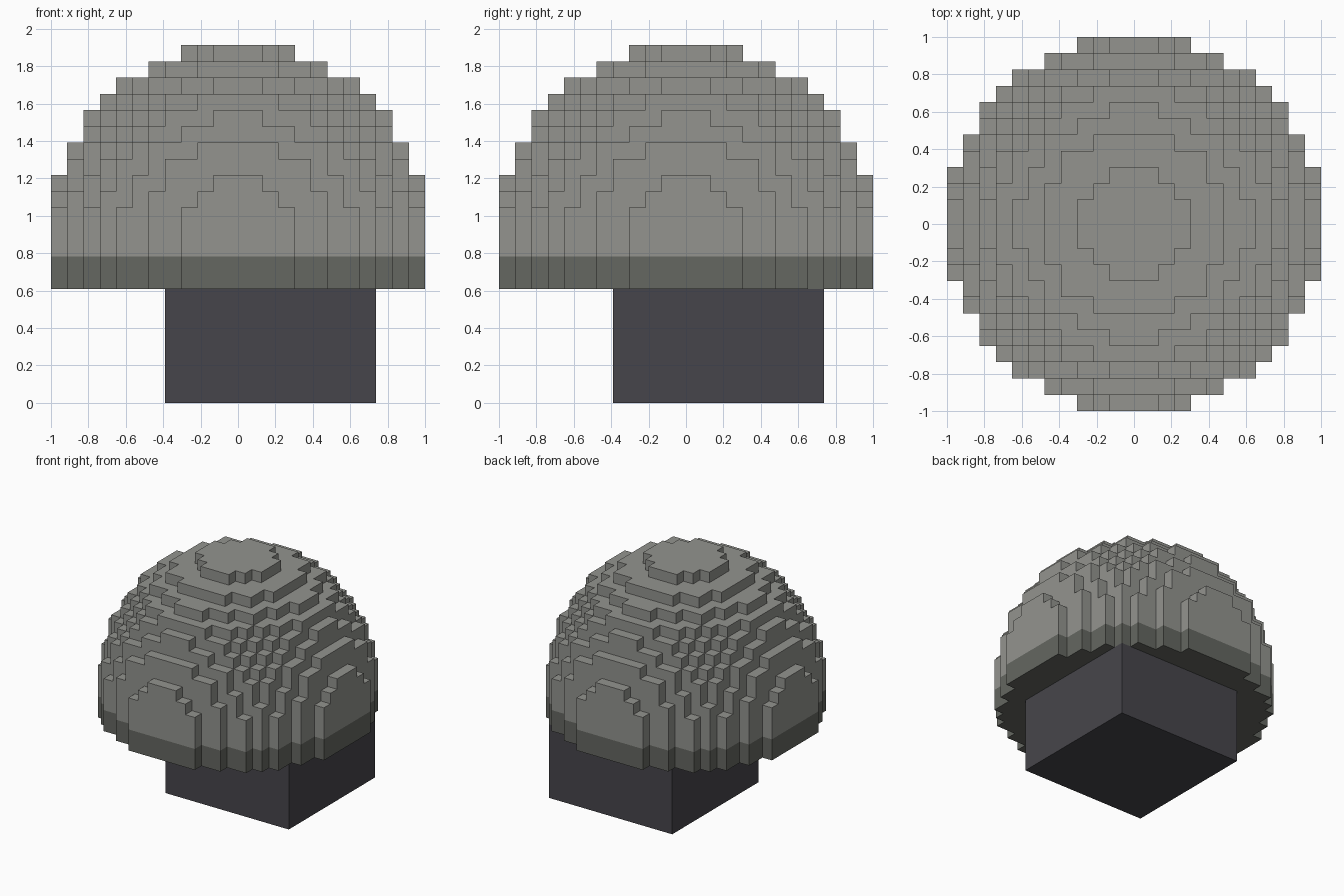
import bpy, bmesh
from mathutils import Vector

cube = bpy.data.objects.get("Cube")
if cube:
    bpy.data.objects.remove(cube, do_unlink=True)

UNIT = 2 / 23            # edge of one block
RADIUS = 11.5            # dome radius in blocks
CENTRE_Z = 10.5          # dome centre height in blocks
BOTTOM, TOP = -3, 11     # dome layers relative to the centre
BAND_TOP = -2            # highest layer of the dark rim


def material(name, rgb):
    m = bpy.data.materials.new(name)
    m.use_nodes = True
    m.diffuse_color = (*rgb, 1)
    m.node_tree.nodes["Principled BSDF"].inputs["Base Color"].default_value = (*rgb, 1)
    return m


def add_object(name, bm, mats):
    mesh = bpy.data.meshes.new(name)
    bm.to_mesh(mesh)
    bm.free()
    for m in mats:
        mesh.materials.append(m)
    obj = bpy.data.objects.new(name, mesh)
    bpy.context.collection.objects.link(obj)
    return obj


light_grey = material("light grey", (0.292, 0.296, 0.274))
dark_grey = material("dark grey", (0.129, 0.135, 0.119))
charcoal = material("charcoal", (0.062, 0.060, 0.070))


# Dome: block hemisphere that continues straight down below its equator
def filled(p):
    x, y, z = p
    return BOTTOM <= z <= TOP and x * x + y * y + max(z, 0) ** 2 <= RADIUS ** 2


bm = bmesh.new()
span = range(-11, 12)
for block in ((x, y, z) for x in span for y in span for z in range(BOTTOM, TOP + 1)):
    if not filled(block):
        continue
    for axis in range(3):
        for side in (-1, 1):
            n = Vector((0, 0, 0))
            n[axis] = side
            centre = Vector(block)
            if filled(centre + n):
                continue
            # One quad on each exposed side of the block
            u = Vector((0, 0, 0))
            u[(axis + 1) % 3] = 1
            v = n.cross(u)
            mid = centre + n / 2 + Vector((0, 0, CENTRE_Z))
            corners = [mid + (a * u + b * v) / 2
                       for a, b in ((-1, -1), (1, -1), (1, 1), (-1, 1))]
            face = bm.faces.new([bm.verts.new(c * UNIT) for c in corners])
            face.material_index = 1 if block[2] <= BAND_TOP else 0
bmesh.ops.remove_doubles(bm, verts=bm.verts[:], dist=UNIT / 100)
add_object("dome", bm, [light_grey, dark_grey])

# Pedestal: square block, set off-centre below the dome
bm = bmesh.new()
bmesh.ops.create_cube(bm, size=1)
bmesh.ops.scale(bm, verts=bm.verts[:], vec=Vector((13, 13, 7)) * UNIT)
bmesh.ops.translate(bm, verts=bm.verts[:], vec=Vector((2, 2, 3.5)) * UNIT)
add_object("pedestal", bm, [charcoal])
